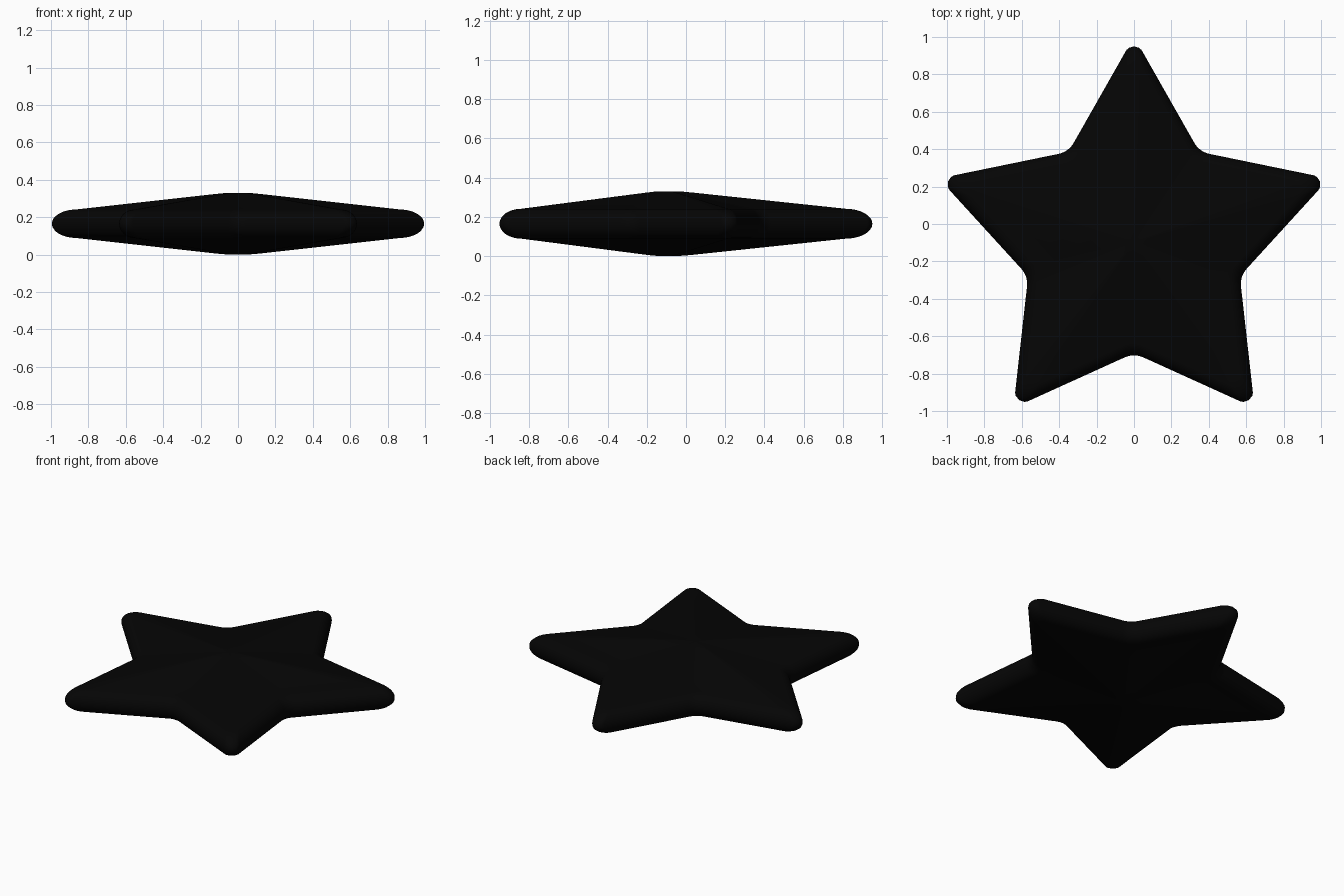
import bpy, bmesh
from math import sin, cos, pi, tan, acos
from mathutils import Vector

if "Cube" in bpy.data.objects:
    bpy.data.objects.remove(bpy.data.objects["Cube"])

CY, CZ = -0.0955, 0.165      # star centre
R_OUT, R_IN = 1.097, 0.595   # sharp corner radii before rounding


def fillet(prev, corner, nxt, radius, steps=8):
    """Arc points that round one outline corner."""
    a, b = (prev - corner).normalized(), (nxt - corner).normalized()
    half = acos(a.dot(b)) / 2
    centre = corner + (a + b).normalized() * (radius / sin(half))
    p = corner + a * (radius / tan(half)) - centre
    q = corner + b * (radius / tan(half)) - centre
    return [centre + p.lerp(q, (1 - cos(pi * i / steps)) / 2).normalized() * radius
            for i in range(steps + 1)]


# Rounded five-pointed outline
corners = []
for i in range(10):
    r = R_IN if i % 2 else R_OUT
    t = pi / 2 + i * pi / 5
    corners.append(Vector((r * cos(t), r * sin(t))))
outline = []
for i, c in enumerate(corners):
    outline += fillet(corners[i - 1], c, corners[(i + 1) % 10], 0.12 if i % 2 else 0.05)

# Half profile: soft crown, straight slope, rounded rim (scale, half height)
half = [(0.04, 0.1645), (0.08, 0.163), (0.13, 0.158)]
half += [(s, 0.158 - (s - 0.13) * 0.1105) for s in (0.3, 0.5, 0.7, 0.87)]
half += [(0.87 + 0.13 * sin(k * pi / 16), 0.076 * cos(k * pi / 16)) for k in range(1, 8)]
profile = half + [(1.0, 0.0)] + [(s, -h) for s, h in reversed(half)]

# Loft scaled outlines into the puffy star
bm = bmesh.new()
rings = [[bm.verts.new((p.x * s, p.y * s + CY, CZ + h)) for p in outline] for s, h in profile]
n = len(outline)
for lo, hi in zip(rings, rings[1:]):
    for i in range(n):
        j = (i + 1) % n
        bm.faces.new((lo[i], hi[i], hi[j], lo[j]))
for ring, z in ((rings[0], 0.165), (rings[-1], -0.165)):
    apex = bm.verts.new((0, CY, CZ + z))
    for i in range(n):
        bm.faces.new((apex, ring[i], ring[(i + 1) % n]))
bmesh.ops.recalc_face_normals(bm, faces=bm.faces)
for f in bm.faces:
    f.smooth = True
mesh = bpy.data.meshes.new("star")
bm.to_mesh(mesh)
bm.free()
star = bpy.data.objects.new("star", mesh)
bpy.context.collection.objects.link(star)

# Black finish
mat = bpy.data.materials.new("black")
mat.diffuse_color = (0.0015, 0.0015, 0.0015, 1)
mat.use_nodes = True
mat.node_tree.nodes["Principled BSDF"].inputs["Base Color"].default_value = mat.diffuse_color
mesh.materials.append(mat)
